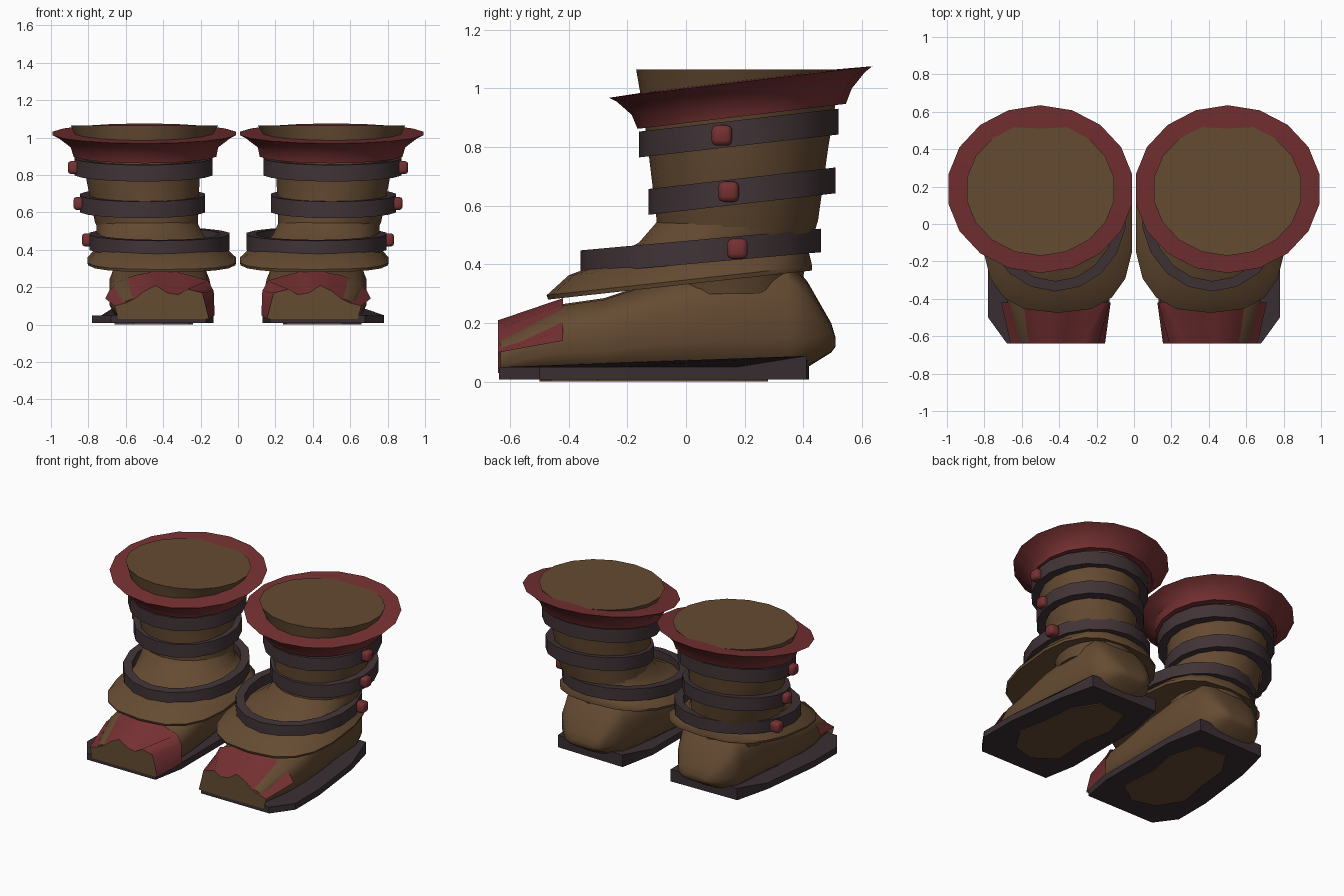
import bpy, bmesh, math
from mathutils import Matrix

old = bpy.data.objects.get("Cube")
if old:
    bpy.data.objects.remove(old, do_unlink=True)


def material(name, rgb):
    m = bpy.data.materials.new(name)
    m.use_nodes = True
    m.diffuse_color = (*rgb, 1)
    m.node_tree.nodes["Principled BSDF"].inputs["Base Color"].default_value = (*rgb, 1)
    return m


BROWN = material("brown_leather", (0.13, 0.07, 0.032))
RED = material("red_trim", (0.18, 0.03, 0.032))
DARK = material("dark_strap", (0.052, 0.033, 0.037))
SOLE = material("dark_sole", (0.042, 0.028, 0.032))


def finish(name, bm, mats, side, angle=40):
    """Mirror to the wanted side, fix normals and link the object."""
    bmesh.ops.scale(bm, vec=(side, 1, 1), verts=bm.verts)
    bmesh.ops.recalc_face_normals(bm, faces=bm.faces)
    me = bpy.data.meshes.new(name)
    bm.to_mesh(me)
    bm.free()
    for m in mats:
        me.materials.append(m)
    me.shade_smooth()
    me.set_sharp_from_angle(angle=math.radians(angle))
    ob = bpy.data.objects.new(name, me)
    bpy.context.collection.objects.link(ob)
    return ob


def power(v, p):
    return math.copysign(abs(v) ** p, v)


def oval(x0, x1, y0, y1, p=1.0, n=18):
    """Rounded outline filling a box, squarer as p drops."""
    out = []
    for i in range(n):
        a = math.tau * (i + 0.5) / n
        out.append(((x0 + x1) / 2 + (x1 - x0) / 2 * power(math.cos(a), p),
                    (y0 + y1) / 2 + (y1 - y0) / 2 * power(math.sin(a), p)))
    return out


def loft(rings, closed=False):
    """Skin a list of point rings; cap the ends unless closed into a loop."""
    bm = bmesh.new()
    vs = [[bm.verts.new(c) for c in ring] for ring in rings]
    n = len(vs[0])
    pairs = list(zip(vs, vs[1:])) + ([(vs[-1], vs[0])] if closed else [])
    for a, b in pairs:
        for i in range(n):
            j = (i + 1) % n
            bm.faces.new((a[i], a[j], b[j], b[i]))
    if not closed:
        bm.faces.new(vs[0])
        bm.faces.new(vs[-1])
    return bm


def tilted(x0, x1, y0, y1, z, slope=0.0, p=1.0):
    """Oval ring whose height rises towards the back."""
    mid = (y0 + y1) / 2
    return [(x, y, z + slope * (y - mid)) for x, y in oval(x0, x1, y0, y1, p)]


def strap(name, box, z, height, slope, side):
    x0, x1, y0, y1 = box
    t, h = 0.055, height / 2
    inner = (x0 + t, x1 - t, y0 + t, y1 - t)
    rings = [tilted(*b, z + dz, slope) for b, dz in
             ((box, -h), (box, h), (inner, h), (inner, -h))]
    finish(name, loft(rings, closed=True), [DARK], side)


def stud(name, loc, side):
    bm = bmesh.new()
    bmesh.ops.create_cube(bm, size=0.07, matrix=Matrix.Translation(loc))
    bmesh.ops.bevel(bm, geom=list(bm.edges), offset=0.018, segments=2,
                    affect='EDGES', profile=0.5)
    finish(name, bm, [RED], side, 50)


# Section boxes: shaft by height, foot by depth
SHAFT = [(0.2, 0.68, -0.08, 0.39, 0.3), (0.2, 0.71, -0.1, 0.41, 0.42),
         (0.21, 0.77, -0.1, 0.45, 0.55), (0.2, 0.82, -0.13, 0.485, 0.8),
         (0.17, 0.85, -0.15, 0.51, 0.95), (0.1, 0.9, -0.17, 0.54, 1.065)]
FOOT = [(0.18, 0.62, 0.012, 0.15, -0.632), (0.14, 0.68, 0.012, 0.265, -0.42),
        (0.14, 0.69, 0.012, 0.285, -0.28), (0.15, 0.69, 0.012, 0.36, -0.05),
        (0.17, 0.67, 0.012, 0.41, 0.15), (0.2, 0.66, 0.012, 0.42, 0.35),
        (0.23, 0.64, 0.05, 0.34, 0.415), (0.29, 0.56, 0.1, 0.2, 0.495),
        (0.34, 0.5, 0.12, 0.15, 0.51)]
# Skirt: hidden underside, rim, slope, then up the instep to the shaft
SKIRT = [(0.16, 0.68, -0.18, 0.38, 0.36, 0.1, 0.9),
         (0.01, 0.805, -0.47, 0.43, 0.33, 0.11, 0.75),
         (0.005, 0.81, -0.475, 0.43, 0.345, 0.11, 0.75),
         (0.06, 0.765, -0.4, 0.42, 0.4, 0.09, 0.8),
         (0.12, 0.74, -0.27, 0.42, 0.43, 0.05, 0.9),
         (0.18, 0.76, -0.16, 0.43, 0.475, 0.0, 1.0),
         (0.215, 0.76, -0.095, 0.44, 0.55, 0.0, 1.0)]
CUFF = [(0.17, 0.84, -0.12, 0.5, 0.91), (0.11, 0.885, -0.165, 0.545, 0.905),
        (0.1, 0.9, -0.185, 0.565, 0.955), (0.035, 0.965, -0.235, 0.61, 1.005),
        (0.002, 1.0, -0.262, 0.635, 1.022), (0.13, 0.87, -0.14, 0.51, 1.026)]
SOLE_EDGE = [(0.17, -0.638), (0.68, -0.638), (0.78, -0.5), (0.78, -0.25),
             (0.73, 0.17), (0.67, 0.41), (0.18, 0.42), (0.13, 0.17), (0.13, -0.42)]
PATCH = [(0.26, -0.4), (0.4, -0.5), (0.56, -0.46), (0.66, -0.3), (0.62, -0.1),
         (0.6, 0.12), (0.5, 0.28), (0.3, 0.26), (0.24, 0.05), (0.28, -0.15)]
CAP_FRONT = [(0.66, 0.1), (0.6, 0.115), (0.55, 0.14), (0.5, 0.18), (0.44, 0.21),
             (0.38, 0.17), (0.32, 0.16), (0.27, 0.19), (0.19, 0.17), (0.155, 0.03)]
CAP_BACK = [(0.71, 0.14), (0.69, 0.18), (0.63, 0.235), (0.55, 0.265), (0.44, 0.285),
            (0.34, 0.285), (0.24, 0.26), (0.16, 0.235), (0.13, 0.18), (0.125, 0.05)]

for side, tag in ((1, "left"), (-1, "right")):
    # Leather body
    finish(f"{tag}_shaft", loft([tilted(*s) for s in SHAFT]), [BROWN], side)
    finish(f"{tag}_foot", loft([[(x, s[4], z) for x, z in oval(*s[:4], p=0.65)]
                                for s in FOOT]), [BROWN], side)
    finish(f"{tag}_ankle_skirt", loft([tilted(*s) for s in SKIRT]), [BROWN], side)

    # Flared cuff
    finish(f"{tag}_cuff", loft([tilted(*s, slope=0.12) for s in CUFF], closed=True),
           [RED], side)

    # Straps and studs
    strap(f"{tag}_upper_strap", (0.13, 0.88, -0.16, 0.52), 0.848, 0.088, 0.115, side)
    strap(f"{tag}_middle_strap", (0.17, 0.85, -0.128, 0.51), 0.65, 0.088, 0.115, side)
    strap(f"{tag}_ankle_strap", (0.04, 0.8, -0.36, 0.46), 0.445, 0.08, 0.09, side)
    stud(f"{tag}_upper_stud", (0.875, 0.122, 0.84), side)
    stud(f"{tag}_middle_stud", (0.845, 0.145, 0.648), side)
    stud(f"{tag}_ankle_stud", (0.8, 0.175, 0.453), side)

    # Sole, thicker at the heel
    top = [(x, y, 0.05 + 0.16 * max(0, y - 0.17)) for x, y in SOLE_EDGE]
    low = [(x, y, 0.008) for x, y in SOLE_EDGE]
    finish(f"{tag}_sole", loft([low, top]), [SOLE], side, 30)
    finish(f"{tag}_sole_patch", loft([[(x, y, z) for x, y in PATCH]
                                      for z in (0.002, 0.009)]), [BROWN], side, 30)

    # Toe cap with a brown toe panel under its wavy edge
    bm = bmesh.new()
    front = [bm.verts.new((x, -0.64, z)) for x, z in CAP_FRONT]
    back = [bm.verts.new((x, -0.42, z)) for x, z in CAP_BACK]
    for i in range(len(front) - 1):
        bm.faces.new((front[i], front[i + 1], back[i + 1], back[i]))
    bm.faces.new(front + [bm.verts.new((0.64, -0.64, 0.03))]).material_index = 1
    finish(f"{tag}_toe_cap", bm, [RED, BROWN], side, 50)
